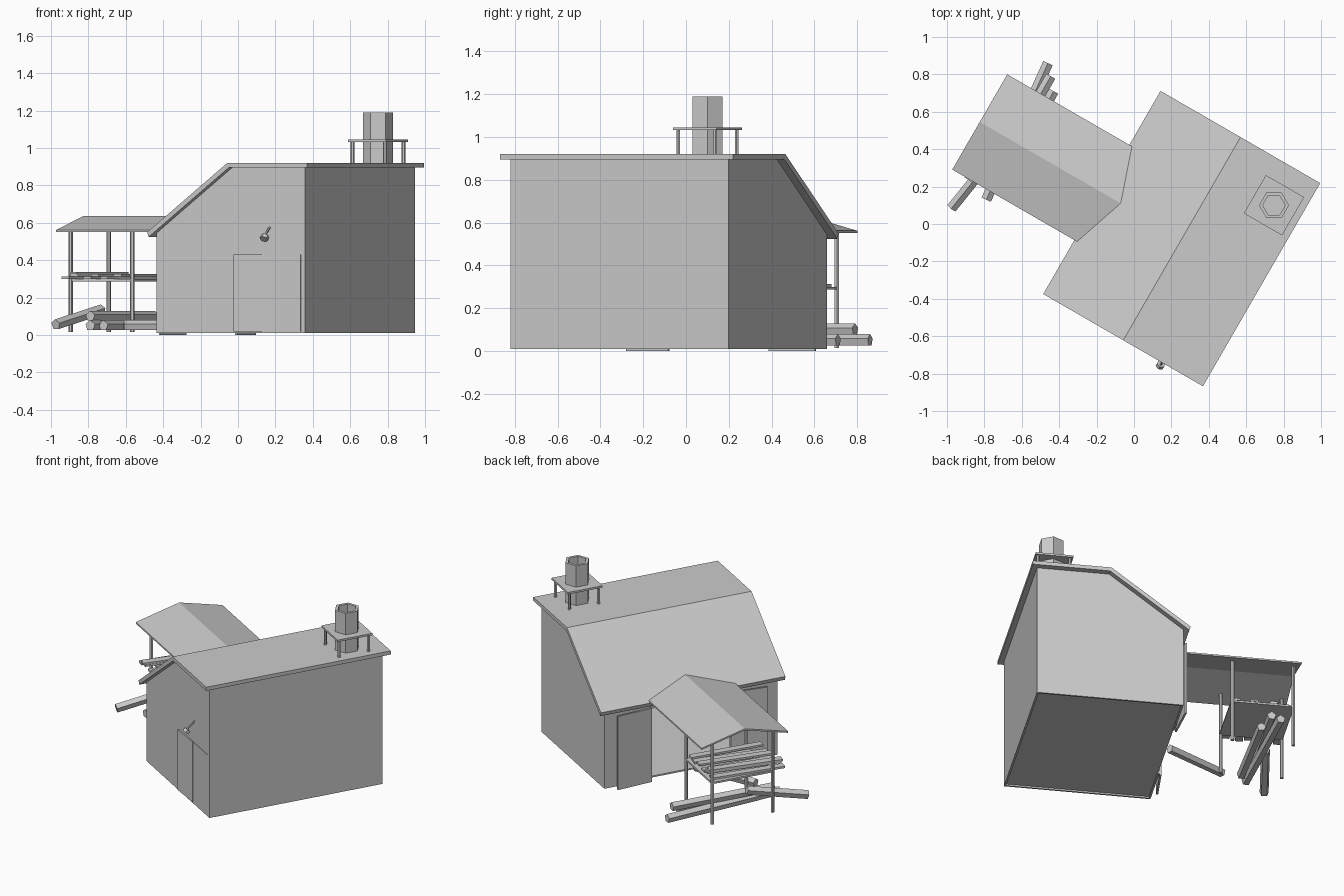
import bpy, bmesh, math, random
from mathutils import Matrix, Vector

if "Cube" in bpy.data.objects:
    bpy.data.objects.remove(bpy.data.objects["Cube"])

random.seed(4)
R = Matrix.Rotation(math.radians(-30), 4, 'Z')   # whole building is turned 30 degrees
RI = R.inverted()


def finish(name, bm, m=Matrix()):
    bmesh.ops.recalc_face_normals(bm, faces=bm.faces)
    me = bpy.data.meshes.new(name)
    bm.to_mesh(me)
    bm.free()
    ob = bpy.data.objects.new(name, me)
    bpy.context.collection.objects.link(ob)
    ob.matrix_world = R @ m
    return ob


def box(name, a, b, m=Matrix()):
    """Box between two opposite corners, in building coordinates."""
    a, b = Vector(a), Vector(b)
    bm = bmesh.new()
    bmesh.ops.create_cube(bm, size=1)
    for v in bm.verts:
        v.co = Vector(c * d for c, d in zip(v.co, b - a)) + (a + b) / 2
    return finish(name, bm, m)


def prism(name, profile, start, end, axis='y'):
    """Extrude a 2D profile along building y (profile x,z) or x (profile y,z)."""
    bm = bmesh.new()
    pts = [(p, start, z) if axis == 'y' else (start, p, z) for p, z in profile]
    f = bm.faces.new([bm.verts.new(p) for p in pts])
    r = bmesh.ops.extrude_face_region(bm, geom=[f])
    d = end - start
    bmesh.ops.translate(bm, vec=(0, d, 0) if axis == 'y' else (d, 0, 0),
                        verts=[g for g in r['geom'] if isinstance(g, bmesh.types.BMVert)])
    return finish(name, bm)


def rod(name, p, q, r, sides=6):
    """Many-sided rod between two points, in building coordinates."""
    p, q = Vector(p), Vector(q)
    bm = bmesh.new()
    bmesh.ops.create_cone(bm, cap_ends=True, segments=sides, radius1=r, radius2=r,
                          depth=(q - p).length)
    rot = (q - p).to_track_quat('Z', 'Y').to_matrix().to_4x4()
    return finish(name, bm, Matrix.Translation((p + q) / 2) @ rot)


# main walls: gable walls, right wall, left wall with wide opening, floor
T = 0.012
gable = [(-0.196, 0.01), (0.72, 0.01), (0.72, 0.897), (0.27, 0.897), (-0.196, 0.545)]
prism("front_wall", gable, -0.53, -0.53 + T)
prism("back_wall", gable, 0.646 - T, 0.646)
box("right_wall", (0.72 - T, -0.53, 0.01), (0.72, 0.646, 0.897))
for name, v0, v1, z0 in (("left_wall_front", -0.53, -0.21, 0.01),
                         ("left_wall_back", 0.33, 0.646, 0.01),
                         ("left_wall_lintel", -0.21, 0.33, 0.51)):
    box(name, (-0.196, v0, z0), (-0.196 + T, v1, 0.545))
box("floor", (-0.19, -0.525, 0.02), (0.715, 0.64, 0.03))

# main roof
prism("main_roof", [(-0.233, 0.55), (0.261, 0.92), (0.753, 0.92), (0.753, 0.895),
                    (0.27, 0.895), (-0.225, 0.524)], -0.567, 0.687)

# open barn doors swung back beside the opening
for name, hinge, s in (("barn_door_front", -0.21, -1), ("barn_door_back", 0.33, 1)):
    m = Matrix.Translation((-0.197, hinge, 0)) @ Matrix.Rotation(s * math.radians(5), 4, 'Z')
    box(name, (-0.012, 0, 0), (0, s * 0.24, 0.5), m)

# front door leaves, nearly flush
m = Matrix.Translation((0.485, -0.53, 0)) @ Matrix.Rotation(math.radians(2), 4, 'Z')
box("front_door_left", (-0.2, -0.006, 0.02), (0, 0.004, 0.43), m)
box("front_door_right", (0.485, -0.533, 0.02), (0.695, -0.526, 0.43))

# wall lamp above the door
rod("lamp_arm", (0.5, -0.528, 0.575), (0.5, -0.585, 0.528), 0.006)
rod("lamp_shade", (0.5, -0.575, 0.528), (0.5, -0.59, 0.512), 0.024)

# chimney: hollow six-sided pipe
CU, CV = 0.598, 0.461
bm = bmesh.new()
rings = []
for r, z in ((0.08, 0.91), (0.08, 1.19), (0.06, 1.19), (0.06, 0.93)):
    rings.append([bm.verts.new((CU + r * math.cos(math.radians(60 * i + 30)),
                                CV + r * math.sin(math.radians(60 * i + 30)), z))
                  for i in range(6)])
for lo, hi in zip(rings, rings[1:]):
    for i in range(6):
        j = (i + 1) % 6
        bm.faces.new((lo[i], lo[j], hi[j], hi[i]))
bm.faces.new(rings[0])
bm.faces.new(rings[-1])
finish("chimney", bm)

# chimney platform on four legs; the plate is built as a frame round the pipe
box("chimney_platform", (CU - 0.118, CV - 0.118, 1.032), (CU + 0.118, CV + 0.118, 1.045))
for a in (-0.1, 0.1):
    for b in (-0.1, 0.1):
        rod("platform_leg", (CU + a, CV + b, 0.91), (CU + a, CV + b, 1.035), 0.01)

# lean-to shed roof, running into the main roof
prism("shed_roof", [(-0.234, 0.562), (0.06, 0.637), (0.354, 0.562),
                    (0.354, 0.551), (0.06, 0.626), (-0.234, 0.551)], -0.987, -0.1, 'x')

# shed posts
for u in (-0.95, -0.569):
    for v in (-0.145, 0.265):
        rod("shed_post", (u, v, 0.015), (u, v, 0.575), 0.012)

# shelf with loose planks
box("shelf", (-0.955, -0.15, 0.287), (-0.56, 0.27, 0.299))
for i in range(6):
    u = -0.915 + i * 0.062
    m = (Matrix.Translation((u, 0.03, 0.3 + 0.012 * (i % 2)))
         @ Matrix.Rotation(random.uniform(-0.13, 0.13), 4, 'Z'))
    box("plank", (-0.024, -0.26, 0), (0.024, 0.22, 0.013), m)
m = Matrix.Translation((-0.86, 0.0, 0.325)) @ Matrix.Rotation(-0.1, 4, 'Z')
box("top_plank", (-0.025, -0.24, 0), (0.025, 0.24, 0.012), m)

# logs on the ground, given by world end points
for p, q in (((-0.79, 0.13, 0.05), (-0.46, 0.86, 0.05)),
             ((-0.79, 0.19, 0.10), (-0.445, 0.79, 0.10)),
             ((-0.72, 0.17, 0.05), (-0.43, 0.71, 0.05)),
             ((-0.61, 0.12, 0.05), (-0.17, 0.14, 0.05)),
             ((-0.975, 0.085, 0.055), (-0.73, 0.39, 0.135))):
    rod("log", RI @ Vector(p), RI @ Vector(q), 0.029, 5)
